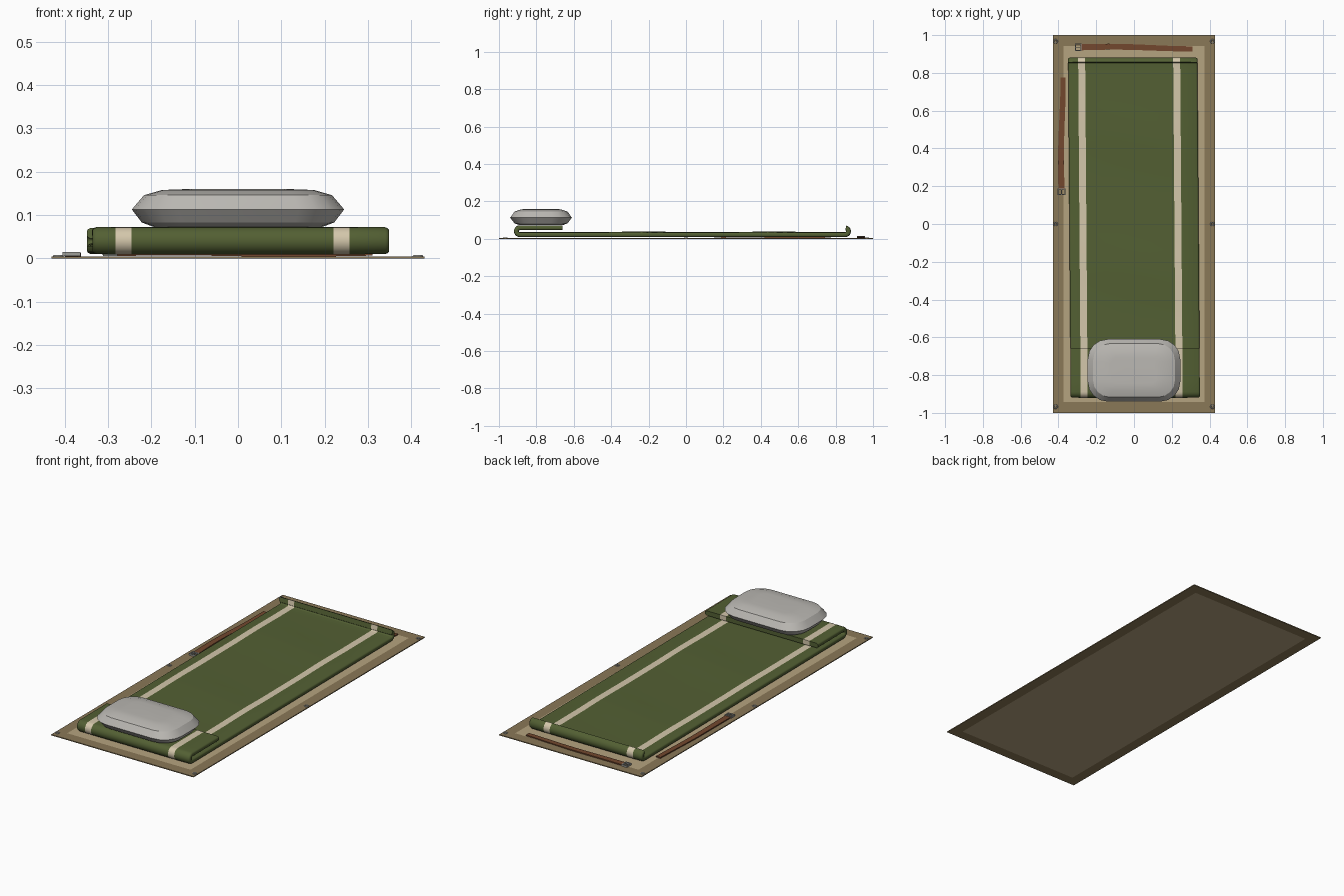
import bpy, bmesh, math
from mathutils import Matrix

if "Cube" in bpy.data.objects:
    bpy.data.objects.remove(bpy.data.objects["Cube"])


def material(name, rgb):
    m = bpy.data.materials.new(name)
    lin = [c / 12.92 if c <= 0.04045 else ((c + 0.055) / 1.055) ** 2.4 for c in rgb]
    m.diffuse_color = (*lin, 1)
    m.use_nodes = True
    m.node_tree.nodes["Principled BSDF"].inputs["Base Color"].default_value = m.diffuse_color
    return m


HEM = material("dark tan", (0.54, 0.47, 0.34))
CANVAS = material("light tan", (0.71, 0.64, 0.50))
GREEN = material("olive green", (0.325, 0.375, 0.20))
CREAM = material("cream", (0.83, 0.78, 0.67))
PILLOW = material("pale grey", (0.73, 0.72, 0.70))
LEATHER = material("brown leather", (0.45, 0.28, 0.18))
METAL = material("steel", (0.62, 0.62, 0.60))


def finish(name, bm, mats, smooth=None):
    bmesh.ops.recalc_face_normals(bm, faces=bm.faces)
    me = bpy.data.meshes.new(name)
    bm.to_mesh(me)
    bm.free()
    for m in mats:
        me.materials.append(m)
    ob = bpy.data.objects.new(name, me)
    bpy.context.collection.objects.link(ob)
    if smooth:
        bpy.ops.object.select_all(action='DESELECT')
        ob.select_set(True)
        bpy.context.view_layer.objects.active = ob
        bpy.ops.object.shade_smooth_by_angle(angle=math.radians(smooth))
    return ob


def loft(bm, rings, caps=True):
    """Skin closed rings of points."""
    vs = [[bm.verts.new(p) for p in r] for r in rings]
    n = len(vs[0])
    for a, b in zip(vs, vs[1:]):
        for i in range(n):
            bm.faces.new((a[i], a[(i + 1) % n], b[(i + 1) % n], b[i]))
    return vs


def box(bm, centre, size):
    bmesh.ops.create_cube(bm, size=1, matrix=Matrix.Translation(centre) @ Matrix.Diagonal((*size, 1)))


# Ground cloth with a darker hem on both sides
bm = bmesh.new()
box(bm, (0, 0, 0.0025), (0.86, 2.0, 0.005))
for axis, at in ((0, 0.373), (1, 0.943)):
    for s in (-1, 1):
        co, no = [0, 0, 0], [0, 0, 0]
        co[axis], no[axis] = s * at, 1
        bmesh.ops.bisect_plane(bm, geom=bm.verts[:] + bm.edges[:] + bm.faces[:], plane_co=co, plane_no=no)
for f in bm.faces:
    c = f.calc_center_median()
    f.material_index = int(abs(c.x) < 0.373 and abs(c.y) < 0.943)
finish("ground_cloth", bm, [HEM, CANVAS])

# Grommets along the hem
for x in (-0.415, 0.415):
    for y in (-0.967, 0, 0.967):
        bpy.ops.mesh.primitive_torus_add(major_segments=16, minor_segments=6, major_radius=0.009,
                                         minor_radius=0.003, location=(x, y, 0.005))
        bpy.context.object.name = "grommet"
        bpy.context.object.data.materials.append(METAL)

# Blanket centreline: folded flap, front fold, long bed, curled back end
path = [(-0.66 - 0.2285 * i / 4, 0.0595, 0, 1) for i in range(4)]
for i in range(11):
    a = math.radians(90 + 18 * i)
    path.append((-0.8885 + 0.0185 * math.cos(a), 0.041 + 0.0185 * math.sin(a), math.cos(a), math.sin(a)))
path += [(-0.85 + 1.66 * i / 44, 0.0225, 0, -1) for i in range(45)]
for i in range(11):
    a = math.radians(-90 + 17 * i)
    path.append((0.851 + 0.018 * math.cos(a), 0.0405 + 0.018 * math.sin(a), math.cos(a), math.sin(a)))


def blanket_ring(x, half):
    outer, inner = [], []
    for y, z, ny, nz in path:
        wave = 0
        if -0.5 < y < 0.8 and nz == -1:
            wave = 0.004 * max(0, math.sin(9 * y + 2.5 * x + 3.6)) * (1 - (x / 0.35) ** 2)
        sx = x - 0.0075 * y
        outer.append((sx, y + ny * half, z + nz * half))
        inner.append((sx, y - ny * half, z - nz * half + wave))
    return outer + inner[::-1]


HALF_W = 0.342
STRIPES = ((-0.289, -0.252), (0.214, 0.251))
columns = [(-HALF_W, 0.006), (-0.339, 0.010), (-0.333, 0.0125), (-0.289, 0.013), (-0.252, 0.013),
           (-0.16, 0.013), (-0.06, 0.013), (0.04, 0.013), (0.13, 0.013), (0.214, 0.013),
           (0.251, 0.013), (0.333, 0.0125), (0.339, 0.010), (HALF_W, 0.006)]
bm = bmesh.new()
rings = loft(bm, [blanket_ring(x, h) for x, h in columns])
for r in (rings[0], rings[-1]):
    n = len(r)
    for i in range(n // 2 - 1):
        bm.faces.new((r[i], r[i + 1], r[n - 2 - i], r[n - 1 - i]))
for f in bm.faces:
    c = f.calc_center_median()
    x = c.x + 0.0075 * c.y
    f.material_index = int(any(a < x < b for a, b in STRIPES))
finish("blanket", bm, [GREEN, CREAM], 40)


# Pillow: stacked rounded rectangles
def rounded(hx, hy, r, z):
    pts = []
    for k, (sx, sy) in enumerate(((1, 1), (-1, 1), (-1, -1), (1, -1))):
        for i in range(5):
            a = math.radians(90 * k + 22.5 * i)
            pts.append((sx * (hx - r) + r * math.cos(a), -0.775 + sy * (hy - r) + r * math.sin(a), z))
    return pts


bm = bmesh.new()
rings = loft(bm, [rounded(*p) for p in (
    (0.195, 0.115, 0.07, 0.073), (0.222, 0.142, 0.09, 0.083), (0.245, 0.165, 0.105, 0.113),
    (0.217, 0.142, 0.09, 0.146), (0.175, 0.105, 0.06, 0.158), (0.12, 0.07, 0.035, 0.160))])
bm.faces.new(rings[0])
bm.faces.new(rings[-1])
finish("pillow", bm, [PILLOW], 30)


# Leather straps, each with a square buckle; laid out along local x, buckle at x = 0
def strap(name, place):
    bm = bmesh.new()
    rings = []
    for i in range(13):
        t = i / 12
        x, y = 0.015 + 0.59 * t, 0.004 * math.sin(5 * t) - 0.005 * t
        w, z = 0.0165 - 0.003 * t, 0.0085 + 0.0015 * math.sin(7 * t)
        rings.append([(x, y - w, z - 0.003), (x, y + w, z - 0.003), (x, y + w, z + 0.003), (x, y - w, z + 0.003)])
    rings = loft(bm, rings)
    bm.faces.new(rings[0])
    bm.faces.new(rings[-1])
    bm.transform(place)
    finish(name, bm, [LEATHER])
    bm = bmesh.new()
    for s in (-1, 1):
        box(bm, (0, s * 0.018, 0.010), (0.034, 0.005, 0.009))
        box(bm, (s * 0.0145, 0, 0.010), (0.005, 0.040, 0.009))
    box(bm, (0.002, 0, 0.012), (0.03, 0.004, 0.004))
    bm.transform(place)
    finish(name + "_buckle", bm, [METAL])


strap("back_strap", Matrix.Translation((-0.295, 0.936, 0)))
strap("side_strap", Matrix.Translation((-0.384, 0.17, 0)) @ Matrix.Rotation(math.radians(90), 4, 'Z'))
